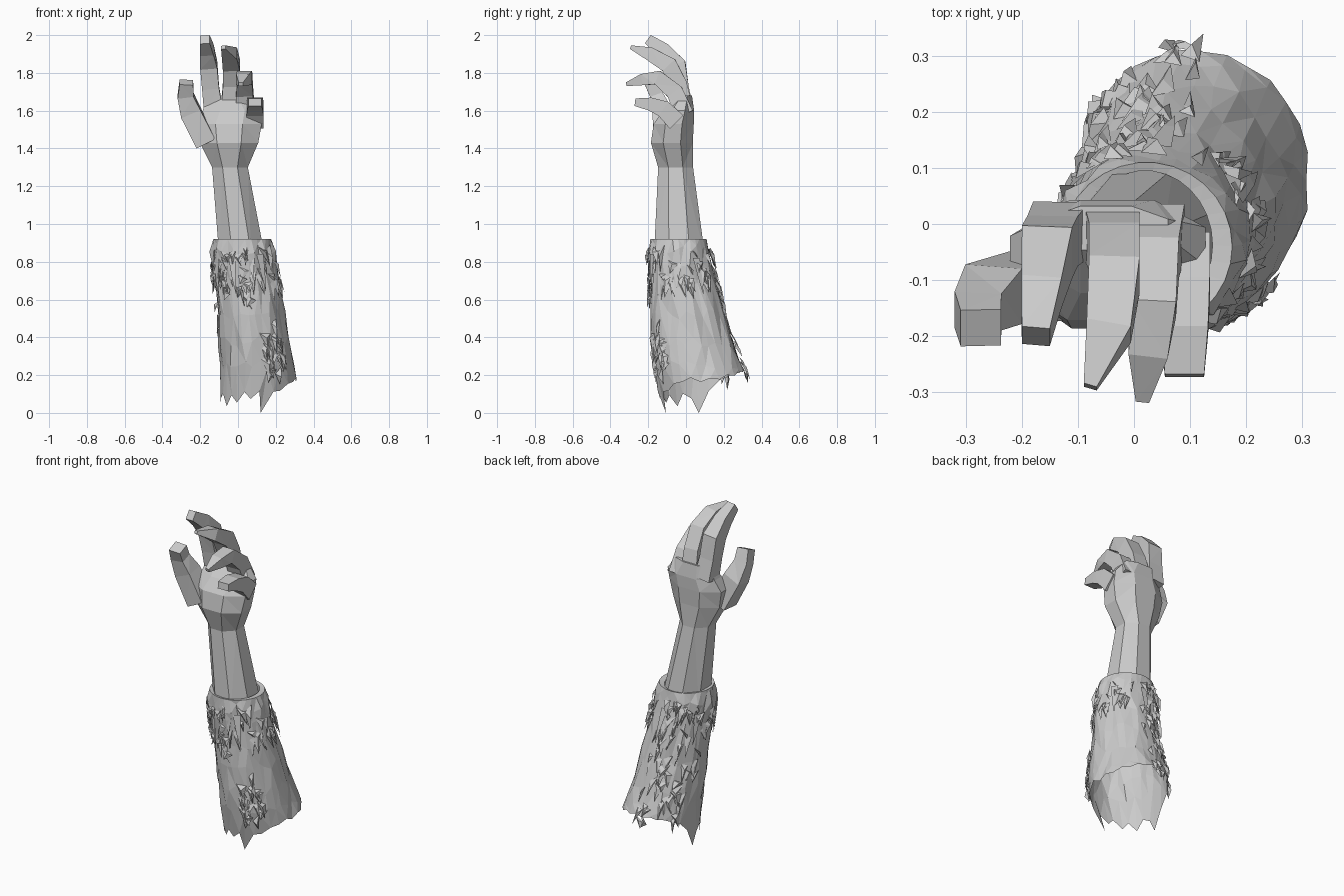
import bpy, bmesh, math, random
from mathutils import Vector

if "Cube" in bpy.data.objects:
    bpy.data.objects.remove(bpy.data.objects["Cube"])

random.seed(7)
grey = bpy.data.materials.new("plain grey")
grey.diffuse_color = (0.6, 0.6, 0.6, 1)
grey.use_nodes = True
grey.node_tree.nodes["Principled BSDF"].inputs["Base Color"].default_value = grey.diffuse_color


def make(name, bm, fix_normals=True):
    if fix_normals:
        bmesh.ops.recalc_face_normals(bm, faces=bm.faces)
    me = bpy.data.meshes.new(name)
    bm.to_mesh(me)
    bm.free()
    me.materials.append(grey)
    ob = bpy.data.objects.new(name, me)
    bpy.context.collection.objects.link(ob)
    return ob


def loft(name, rings, cap=True):
    """Skin a list of equally long point rings."""
    bm = bmesh.new()
    vs = [[bm.verts.new(p) for p in r] for r in rings]
    n = len(vs[0])
    for a, b in zip(vs, vs[1:]):
        for i in range(n):
            bm.faces.new((a[i], a[(i + 1) % n], b[(i + 1) % n], b[i]))
    if cap:
        bm.faces.new(vs[0])
        bm.faces.new(vs[-1])
    bmesh.ops.triangulate(bm, faces=bm.faces)
    return make(name, bm)


def oval(x0, x1, y0, y1, z, ang):
    return Vector(((x0 + x1) / 2 + (x1 - x0) / 2 * math.cos(ang),
                   (y0 + y1) / 2 + (y1 - y0) / 2 * math.sin(ang), z))


# forearm, wrist and palm: x range, y range, height
arm = [(-.11, .15, -.18, .11, .84), (-.145, .06, -.155, .045, 1.30),
       (-.215, .12, -.195, .045, 1.43), (-.235, .14, -.18, .05, 1.53),
       (-.20, .14, -.13, .05, 1.60), (-.17, .07, -.05, .035, 1.68)]
loft("forearm_and_palm",
     [[oval(*r, math.tau * (i + .5) / 8) for i in range(8)] for r in arm])


# fingers: four-sided tapered tubes along (x, y, z, half width, half thickness)
def finger(name, path):
    pts = [Vector(p[:3]) for p in path]
    rings = []
    for i, p in enumerate(path):
        d = (pts[min(i + 1, len(pts) - 1)] - pts[max(i - 1, 0)]).normalized()
        up = Vector((1, 0, 0)).cross(d).normalized()
        side = d.cross(up)
        w, t = side * p[3], up * p[4]
        rings.append([pts[i] + w + t, pts[i] - w + t, pts[i] - w - t, pts[i] + w - t])
    loft(name, rings)


finger("thumb", [(-.17, -.11, 1.43, .055, .06), (-.25, -.125, 1.59, .055, .05),
                 (-.278, -.155, 1.68, .042, .035), (-.273, -.185, 1.75, .036, .035)])
finger("index_finger", [(-.13, -.01, 1.60, .05, .05), (-.145, -.03, 1.72, .045, .045),
                        (-.155, -.05, 1.84, .045, .05), (-.165, -.12, 1.92, .036, .04),
                        (-.175, -.20, 1.977, .025, .027)])
finger("middle_finger", [(-.04, -.01, 1.60, .05, .05), (-.035, -.04, 1.74, .045, .045),
                         (-.035, -.09, 1.84, .045, .045), (-.045, -.19, 1.90, .04, .035),
                         (-.078, -.29, 1.935, .012, .01)])
finger("ring_finger", [(.04, -.01, 1.58, .05, .05), (.035, -.06, 1.70, .045, .045),
                       (.035, -.15, 1.775, .04, .038), (.025, -.23, 1.765, .035, .03),
                       (.015, -.315, 1.74, .012, .01)])
finger("little_finger", [(.09, -.05, 1.54, .045, .05), (.09, -.12, 1.61, .045, .045),
                         (.09, -.19, 1.635, .042, .035), (.09, -.27, 1.645, .035, .02)])

# sleeve profile, from hem to cuff: height, x range, y range
profile = [(0, -.09, .23, -.115, .25), (.18, -.10, .315, -.17, .325),
           (.3, -.105, .29, -.185, .285), (.5, -.11, .255, -.19, .21),
           (.72, -.13, .215, -.195, .155), (.86, -.15, .20, -.20, .13),
           (.92, -.13, .175, -.19, .11)]


def sleeve_point(ang, z, push=0.0):
    z = min(max(z, 0), .92)
    for a, b in zip(profile, profile[1:]):
        if z <= b[0]:
            t = (z - a[0]) / (b[0] - a[0])
            v = [a[k] + (b[k] - a[k]) * t for k in range(1, 5)]
            break
    return oval(*v, z, ang) + Vector((math.cos(ang), math.sin(ang), 0)) * push


def hem_height(i, ang):
    if i in (15, 24):          # two long hanging shreds
        return 0.0
    low = max(0, math.cos(ang - math.radians(236))) ** .5
    return (.17 + .05 * max(0, math.sin(ang)) - .10 * low
            + (.02 if i % 2 else -.02) * (1 + low) * random.random())


N = 30
rings = []
for z in (None, .25, .38, .52, .66, .78, .87, .92):
    ring = []
    for i in range(N):
        a = math.tau * i / N
        if z is None:
            ring.append(sleeve_point(a, hem_height(i, a)))
        else:
            j = 0 if z == .92 else 1
            ring.append(sleeve_point(a + j * random.uniform(-.05, .05),
                                     z + j * random.uniform(-.03, .03),
                                     j * random.uniform(-.012, .004)))
    rings.append(ring)
# cuff turns inward to meet the skin
rings.append([oval(-.10, .14, -.17, .095, .915, math.tau * i / N) for i in range(N)])
loft("torn_sleeve", rings, cap=False)

# torn scraps of cloth: angle range in degrees, height range, count
bm = bmesh.new()
for a0, a1, z0, z1, count in ((0, 360, .68, .88, 75), (285, 320, .15, .5, 22),
                              (80, 170, .2, .7, 40), (215, 275, .62, .85, 16)):
    for _ in range(count):
        a = math.radians(random.uniform(a0, a1))
        z = random.uniform(z0, z1)
        w, h = random.uniform(.06, .18), random.uniform(.04, .11)
        p = [bm.verts.new(sleeve_point(a - w, z, -.004)),
             bm.verts.new(sleeve_point(a + w, z + random.uniform(-.04, .04), .003)),
             bm.verts.new(sleeve_point(a + random.uniform(-w, w), z - h,
                                       random.uniform(.002, .018))),
             bm.verts.new(sleeve_point(a, z - h * .3, random.uniform(.006, .02)))]
        for f in ((0, 3, 1), (1, 3, 2), (2, 3, 0)):
            bm.faces.new([p[k] for k in reversed(f)])
make("torn_scraps", bm, False)

# long shreds hanging from the cuff
bm = bmesh.new()
for deg, top, length in ((250, .84, .22), (215, .80, .2), (30, .82, .2),
                         (85, .82, .2), (150, .8, .18), (300, .84, .2)):
    a = math.radians(deg)
    q = [sleeve_point(a - .12, top, .004), sleeve_point(a + .12, top, .004),
         sleeve_point(a + .05, top - length * .6, .016),
         sleeve_point(a, top - length, .014),
         sleeve_point(a - .06, top - length * .6, .016)]
    f = bm.faces.new([bm.verts.new(c) for c in reversed(q)])
    f.normal_update()
    if f.normal.dot(Vector((math.cos(a), math.sin(a), 0))) < 0:
        f.normal_flip()
bmesh.ops.triangulate(bm, faces=bm.faces)
make("hanging_shreds", bm, False)
